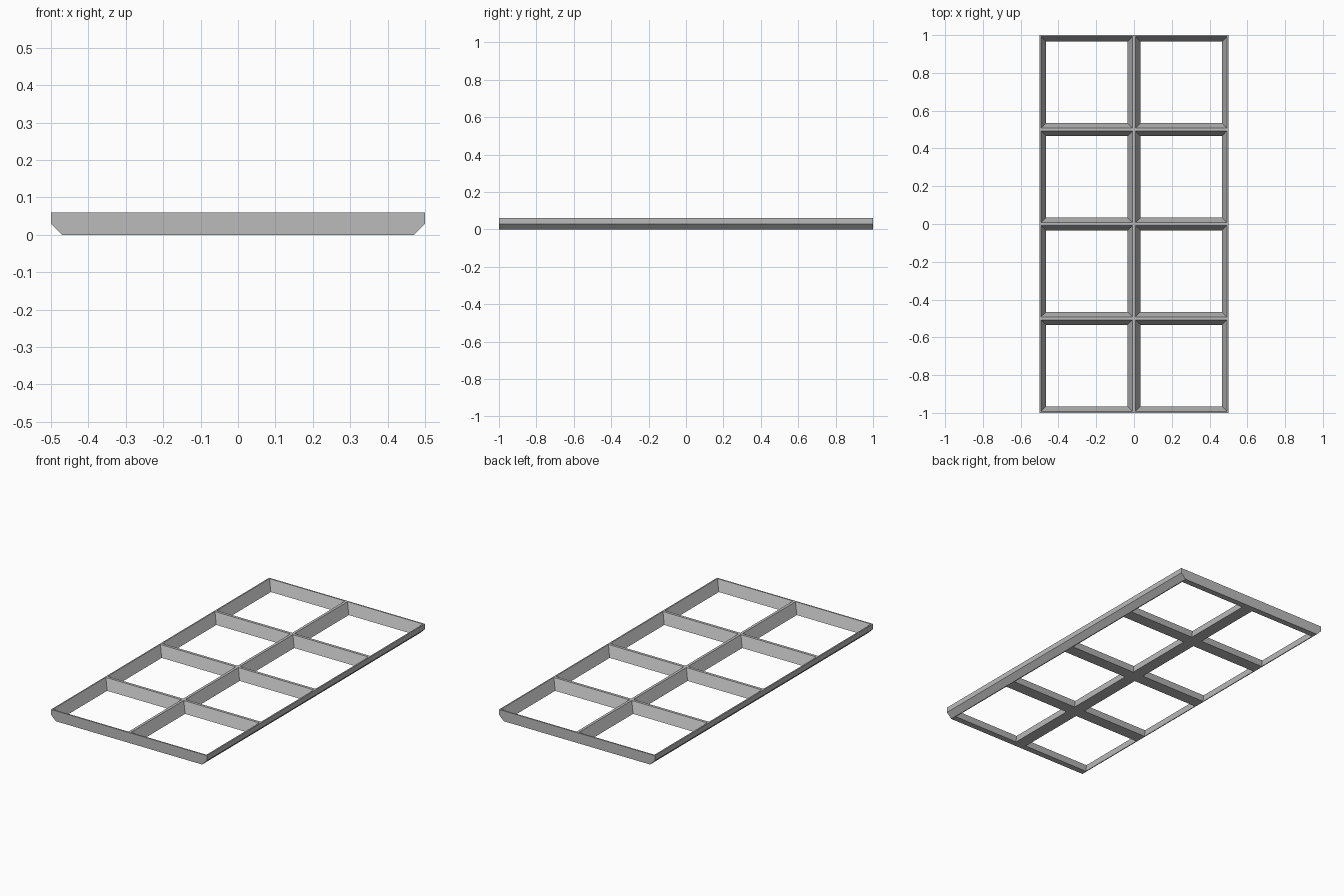
import bpy
import bmesh

cube = bpy.data.objects.get("Cube")
if cube:
    bpy.data.objects.remove(cube, do_unlink=True)

HEIGHT = 0.06
CHAMFER = 0.03
CELL = 0.5
TOP_HALF = 0.242     # half opening at the top
BOTTOM_HALF = 0.215  # half opening at the bottom

grey = bpy.data.materials.new("grey")
grey.use_nodes = True
grey.diffuse_color = (0.5, 0.5, 0.5, 1)
grey.node_tree.nodes["Principled BSDF"].inputs["Base Color"].default_value = (0.5, 0.5, 0.5, 1)


def add_object(name, bm):
    bmesh.ops.recalc_face_normals(bm, faces=bm.faces)
    mesh = bpy.data.meshes.new(name)
    bm.to_mesh(mesh)
    bm.free()
    mesh.materials.append(grey)
    obj = bpy.data.objects.new(name, mesh)
    bpy.context.collection.objects.link(obj)
    return obj


# Slab with chamfered lower long edges, extruded along its length
bm = bmesh.new()
half = [(0.5 - CHAMFER, 0), (0.5, CHAMFER), (0.5, HEIGHT)]
profile = half + [(-x, z) for x, z in reversed(half)]
end = bm.faces.new([bm.verts.new((x, -1, z)) for x, z in profile])
side = bmesh.ops.extrude_face_region(bm, geom=[end])
moved = [v for v in side["geom"] if isinstance(v, bmesh.types.BMVert)]
bmesh.ops.translate(bm, verts=moved, vec=(0, 2, 0))
frame = add_object("grid_frame", bm)

# Tapered cutters, wider at the top, one for each cell
bm = bmesh.new()
slope = (TOP_HALF - BOTTOM_HALF) / HEIGHT
margin = 0.02
for col in range(2):
    for row in range(4):
        cx, cy = (col - 0.5) * CELL, (row - 1.5) * CELL
        new = bmesh.ops.create_cube(bm, size=2)["verts"]
        for v in new:
            z = HEIGHT + margin if v.co.z > 0 else -margin
            r = BOTTOM_HALF + slope * z
            v.co = (cx + v.co.x * r, cy + v.co.y * r, z)
cutter = add_object("cell_cutter", bm)
cutter.hide_render = True

# Cut the cells, then discard the cutter
cut = frame.modifiers.new("cells", "BOOLEAN")
cut.operation = "DIFFERENCE"
cut.solver = "EXACT"
cut.object = cutter
bpy.context.view_layer.update()
evaluated = frame.evaluated_get(bpy.context.evaluated_depsgraph_get())
result = bpy.data.meshes.new_from_object(evaluated)
frame.modifiers.clear()
frame.data = result
bpy.data.objects.remove(cutter, do_unlink=True)
